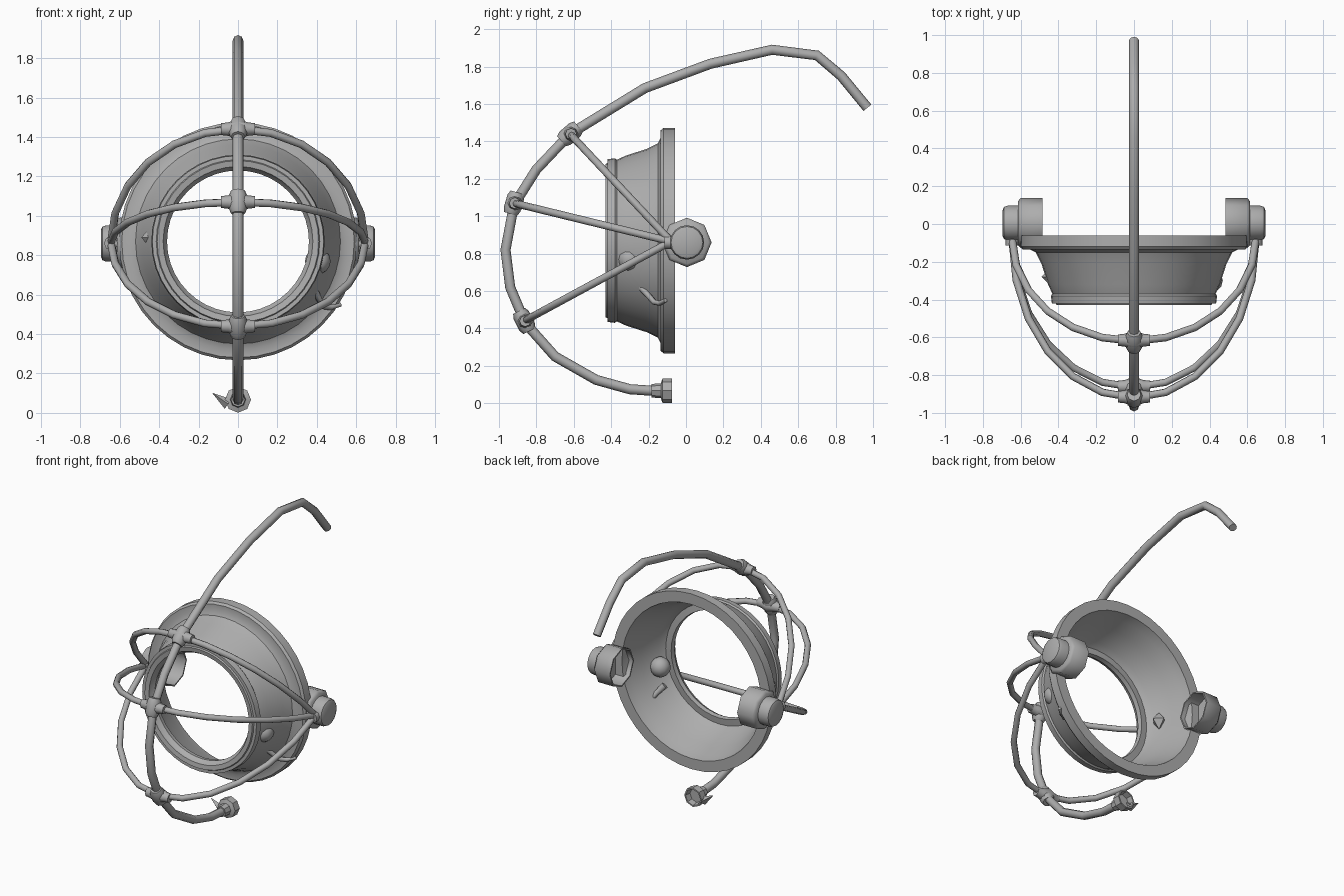
import bpy, bmesh
from math import cos, sin, pi, radians
from mathutils import Vector

cube = bpy.data.objects.get("Cube")
if cube:
    bpy.data.objects.remove(cube)

grey = bpy.data.materials.new("plain grey")
grey.use_nodes = True
grey.diffuse_color = (0.42, 0.42, 0.42, 1)
grey.node_tree.nodes["Principled BSDF"].inputs["Base Color"].default_value = grey.diffuse_color


def finish(obj, angle=40):
    obj.data.materials.clear()
    obj.data.materials.append(grey)
    bpy.ops.object.select_all(action='DESELECT')
    obj.select_set(True)
    bpy.context.view_layer.objects.active = obj
    bpy.ops.object.shade_smooth_by_angle(angle=radians(angle))
    return obj


def lathe(name, profile, origin, axis, sides, angle=40, closed=False):
    """Spin (radius, distance) points round an axis through origin."""
    axis = Vector(axis).normalized()
    side = Vector((0, 0, 1)) if abs(axis.z) < 0.5 else Vector((1, 0, 0))
    u = (side - axis * side.dot(axis)).normalized()
    v = axis.cross(u)
    bm = bmesh.new()
    rings = []
    for r, d in profile:
        centre = Vector(origin) + axis * d
        if r == 0:
            rings.append([bm.verts.new(centre)] * sides)
        else:
            rings.append([bm.verts.new(centre + r * (u * cos(2 * pi * i / sides) + v * sin(2 * pi * i / sides)))
                          for i in range(sides)])
    pairs = list(zip(rings, rings[1:])) + ([(rings[-1], rings[0])] if closed else [])
    for a, b in pairs:
        for i in range(sides):
            j = (i + 1) % sides
            bm.faces.new(list(dict.fromkeys((a[i], a[j], b[j], b[i]))))
    bmesh.ops.recalc_face_normals(bm, faces=bm.faces)
    mesh = bpy.data.meshes.new(name)
    bm.to_mesh(mesh)
    bm.free()
    obj = bpy.data.objects.new(name, mesh)
    bpy.context.collection.objects.link(obj)
    return finish(obj, angle)


def tube(name, points, radius, taper=None):
    """Eight-sided pipe along straight segments."""
    curve = bpy.data.curves.new(name, 'CURVE')
    curve.dimensions = '3D'
    curve.bevel_depth = radius
    curve.bevel_resolution = 2
    curve.use_fill_caps = True
    spline = curve.splines.new('POLY')
    spline.points.add(len(points) - 1)
    for i, (point, co) in enumerate(zip(spline.points, points)):
        point.co = (*co, 1)
        point.radius = taper[i] if taper else 1
    obj = bpy.data.objects.new(name, curve)
    bpy.context.collection.objects.link(obj)
    bpy.ops.object.select_all(action='DESELECT')
    obj.select_set(True)
    bpy.context.view_layer.objects.active = obj
    bpy.ops.object.convert(target='MESH')
    return finish(bpy.context.object, 50)


# Conical ring with a back flange and a stepped front lip
lathe("conical_ring", [
    (0.365, -0.36), (0.36, -0.39), (0.375, -0.41), (0.38, -0.425), (0.41, -0.43),
    (0.415, -0.42), (0.435, -0.42), (0.44, -0.38), (0.432, -0.37), (0.455, -0.32),
    (0.49, -0.21), (0.52, -0.15), (0.55, -0.135), (0.59, -0.135), (0.603, -0.12), (0.603, -0.06),
    (0.53, -0.06), (0.515, -0.12), (0.48, -0.2), (0.44, -0.33), (0.41, -0.365)],
    (0, 0, 0.87), (0, 1, 0), 40, 35, closed=True)

# Central hooked rod, in the x = 0 plane
rod = [(0.97, 1.58), (0.83, 1.75), (0.70, 1.86), (0.46, 1.89), (0.13, 1.815), (-0.22, 1.685),
       (-0.62, 1.44), (-0.80, 1.25), (-0.92, 1.06), (-0.965, 0.82), (-0.94, 0.62), (-0.86, 0.43),
       (-0.70, 0.25), (-0.48, 0.125), (-0.30, 0.075), (-0.15, 0.065)]
tube("central_rod", [(0, y, z) for y, z in rod], 0.027)

# Open socket at the lower end of the rod, with a small spike
lathe("rod_socket", [(0, -0.185), (0.036, -0.185), (0.04, -0.135), (0.066, -0.125), (0.066, -0.075),
                     (0.056, -0.075), (0.05, -0.115), (0, -0.115)], (0, 0, 0.067), (0, 1, 0), 8)
lathe("socket_spike", [(0, 0), (0.03, 0), (0, 0.1)], (-0.05, -0.11, 0.045), (-1, 0, 0.7), 4, 10)

# Three bowed bars, each with a cross clamp on the rod
hub_y, hub_z, hub_x = -0.08, 0.865, 0.645
steps = 12
for label, y, z, along in (("upper", -0.62, 1.44, (0, 0.7, 0.6)),
                           ("middle", -0.92, 1.07, (0, 0.3, 1)),
                           ("lower", -0.865, 0.44, (0, -0.5, 1))):
    arc = [pi * i / steps for i in range(steps + 1)]
    tube(label + "_bar", [(hub_x * cos(t), hub_y + (y - hub_y) * sin(t), hub_z + (z - hub_z) * sin(t))
                          for t in arc], 0.02)
    sleeve = [(0, -0.06), (0.036, -0.06), (0.046, -0.035), (0.046, 0.035), (0.036, 0.06), (0, 0.06)]
    lathe(label + "_clamp_sleeve", sleeve, (0, y, z), along, 8, 50)
    cross = [(0, -0.085), (0.03, -0.085), (0.034, -0.05), (0.05, 0), (0.034, 0.05), (0.03, 0.085), (0, 0.085)]
    lathe(label + "_clamp_cross", cross, (0, y + 0.005, z), (1, 0, 0), 8, 50)

# Side hubs: outer boss and an octagonal cup open towards the middle
for label, s in (("left", 1), ("right", -1)):
    origin, axis = (0, 0.005, 0.86), (s, 0, 0)
    lathe(label + "_hub_boss", [(0, 0.695), (0.07, 0.695), (0.085, 0.688), (0.092, 0.67), (0.092, 0.6), (0, 0.6)],
          origin, axis, 16)
    lathe(label + "_hub_cup", [(0, 0.615), (0.115, 0.615), (0.132, 0.6), (0.132, 0.485), (0.122, 0.485),
                               (0.122, 0.58), (0, 0.58)], origin, axis, 8, 50)
    tube(label + "_bar_anchor", [(s * 0.645, -0.05, 0.86), (s * 0.645, -0.115, 0.86)], 0.035)

# Small knobs and hook set through the ring wall
ball = [(0.065 * sin(pi * i / 8), -0.065 * cos(pi * i / 8)) for i in range(1, 8)]
lathe("left_knob", [(0, -0.065)] + ball + [(0, 0.065)], (0.405, -0.3, 0.77), (0, 0, 1), 12, 60)
lathe("right_knob", [(0, -0.06), (0.05, 0), (0, 0.06)], (-0.44, -0.28, 0.89), (0, 0, 1), 4, 10)
tube("left_hook", [(0.35, -0.27, 0.67), (0.39, -0.24, 0.62), (0.43, -0.17, 0.54), (0.47, -0.14, 0.535),
                   (0.52, -0.11, 0.55)], 0.018, (1.3, 1, 0.8, 0.8, 0.6))
